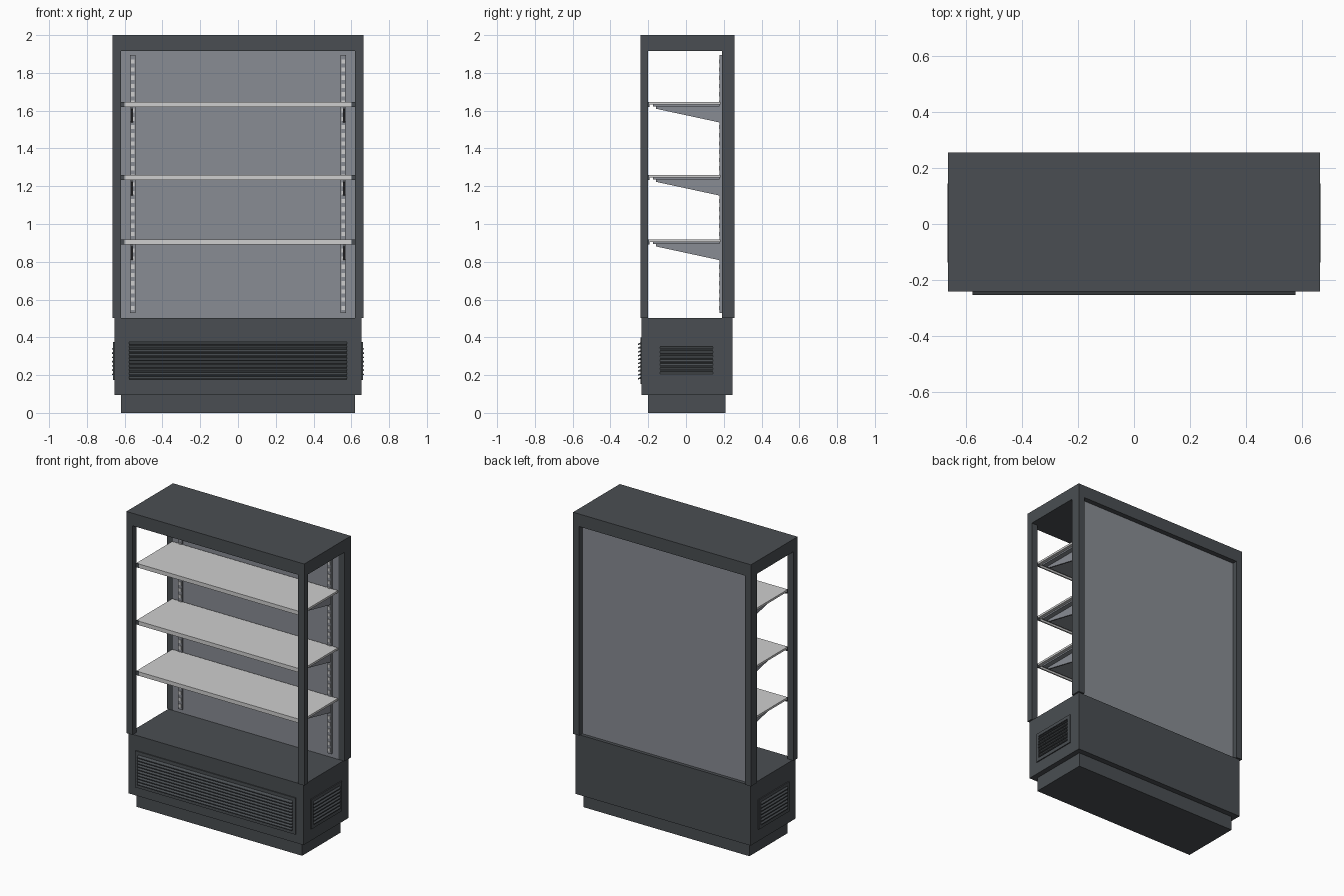
import bpy
import bmesh
from mathutils import Matrix, Vector

cube = bpy.data.objects.get("Cube")
if cube:
    bpy.data.objects.remove(cube, do_unlink=True)


def material(name, r, g, b):
    m = bpy.data.materials.new(name)
    m.use_nodes = True
    m.diffuse_color = (r, g, b, 1)
    bsdf = m.node_tree.nodes["Principled BSDF"]
    bsdf.inputs["Base Color"].default_value = (r, g, b, 1)
    bsdf.inputs["Roughness"].default_value = 0.6
    return m


CHARCOAL = material("charcoal", 0.068, 0.076, 0.084)
DARK = material("vent shadow", 0.025, 0.028, 0.03)
GREY = material("panel grey", 0.25, 0.265, 0.295)
LIGHT = material("shelf light grey", 0.62, 0.62, 0.62)


def finish(name, bm, mat):
    bmesh.ops.recalc_face_normals(bm, faces=bm.faces)
    mesh = bpy.data.meshes.new(name)
    bm.to_mesh(mesh)
    bm.free()
    mesh.materials.append(mat)
    ob = bpy.data.objects.new(name, mesh)
    bpy.context.collection.objects.link(ob)
    return ob


def add_box(bm, x, y, z):
    """Add a box given (min, max) along each axis."""
    size = [b - a for a, b in (x, y, z)]
    mid = [(a + b) / 2 for a, b in (x, y, z)]
    bmesh.ops.create_cube(bm, size=1, matrix=Matrix.Translation(mid) @ Matrix.Diagonal((*size, 1)))


def box(name, mat, x, y, z):
    bm = bmesh.new()
    add_box(bm, x, y, z)
    return finish(name, bm, mat)


def add_prism(bm, profile, x0, x1):
    """Extrude a (y, z) profile along x."""
    face = bm.faces.new([bm.verts.new((x0, y, z)) for y, z in profile])
    out = bmesh.ops.extrude_face_region(bm, geom=[face])
    verts = [v for v in out["geom"] if isinstance(v, bmesh.types.BMVert)]
    bmesh.ops.translate(bm, verts=verts, vec=(x1 - x0, 0, 0))


def mirror_x(ob):
    ob.modifiers.new("Mirror", 'MIRROR').use_axis = (True, False, False)


# Base and plinth
box("plinth", CHARCOAL, (-0.62, 0.62), (-0.2, 0.208), (0, 0.097))
box("base_cabinet", CHARCOAL, (-0.655, 0.655), (-0.235, 0.245), (0.095, 0.502))

# Canopy and corner posts
box("canopy", CHARCOAL, (-0.665, 0.665), (-0.242, 0.256), (1.915, 2))
mirror_x(box("front_post", CHARCOAL, (0.62, 0.665), (-0.242, -0.2), (0.502, 1.915)))
mirror_x(box("rear_post", CHARCOAL, (0.62, 0.665), (0.19, 0.256), (0.502, 1.915)))

# Recessed back panel
box("back_panel", GREY, (-0.62, 0.62), (0.19, 0.222), (0.502, 1.915))


def grille(name, half, z0, z1, border, depth, count, place):
    """Louvred grille facing -y at y = 0, moved into position by a matrix."""
    frame, louvres, backing = bmesh.new(), bmesh.new(), bmesh.new()
    inner = half - border
    for z in ((z0, z0 + border), (z1 - border, z1)):
        add_box(frame, (-half, half), (-0.007, 0.005), z)
    for x in ((-half, -inner), (inner, half)):
        add_box(frame, x, (-0.007, 0.005), (z0 + border, z1 - border))
    add_box(backing, (-inner, inner), (-0.002, 0.004), (z0 + border, z1 - border))
    pitch = (z1 - z0 - 2 * border) / count
    for i in range(count):
        z = z0 + border + i * pitch
        add_prism(louvres, [(0, z + pitch * 0.3), (-depth, z + pitch * 0.1),
                            (-depth, z + pitch * 0.4), (0, z + pitch * 0.9)], -inner, inner)
    parts = (("frame", frame, CHARCOAL), ("louvres", louvres, CHARCOAL), ("backing", backing, DARK))
    for part, bm, mat in parts:
        bm.transform(place)
        ob = finish(name + "_" + part, bm, mat)
        if name == "side_grille":
            mirror_x(ob)


grille("front_grille", 0.6, 0.153, 0.4, 0.022, 0.019, 10, Matrix.Translation((0, -0.235, 0)))
turn = Matrix.Rotation(1.570796, 4, 'Z')
grille("side_grille", 0.163, 0.175, 0.376, 0.022, 0.012, 7,
       Matrix.Translation((0.655, 0.003, 0)) @ turn)

# Slotted shelf uprights
mirror_x(box("shelf_upright", GREY, (0.543, 0.572), (0.178, 0.19), (0.53, 1.895)))
slots = bmesh.new()
for i in range(31):
    z = 0.545 + i * 0.0435
    add_box(slots, (0.549, 0.566), (0.174, 0.179), (z, z + 0.022))
mirror_x(finish("upright_slots", slots, LIGHT))

# Shelves with front rail, corner caps, stiffener and tapered brackets
for label, top in (("lower", 0.918), ("middle", 1.26), ("upper", 1.647)):
    shelf = bmesh.new()
    add_box(shelf, (-0.62, 0.62), (-0.195, 0.182), (top - 0.014, top))
    add_box(shelf, (-0.6, 0.6), (-0.202, -0.192), (top - 0.027, top))
    finish(label + "_shelf", shelf, LIGHT)
    mirror_x(box(label + "_shelf_cap", CHARCOAL, (0.6, 0.62), (-0.202, -0.194),
                 (top - 0.027, top)))
    box(label + "_shelf_stiffener", GREY, (-0.6, 0.6), (-0.175, 0.178), (top - 0.024, top - 0.013))
    bracket = bmesh.new()
    add_prism(bracket, [(-0.158, top - 0.022), (-0.158, top - 0.037),
                        (0.18, top - 0.11), (0.18, top - 0.022)], 0.557, 0.567)
    mirror_x(finish(label + "_shelf_bracket", bracket, GREY))
